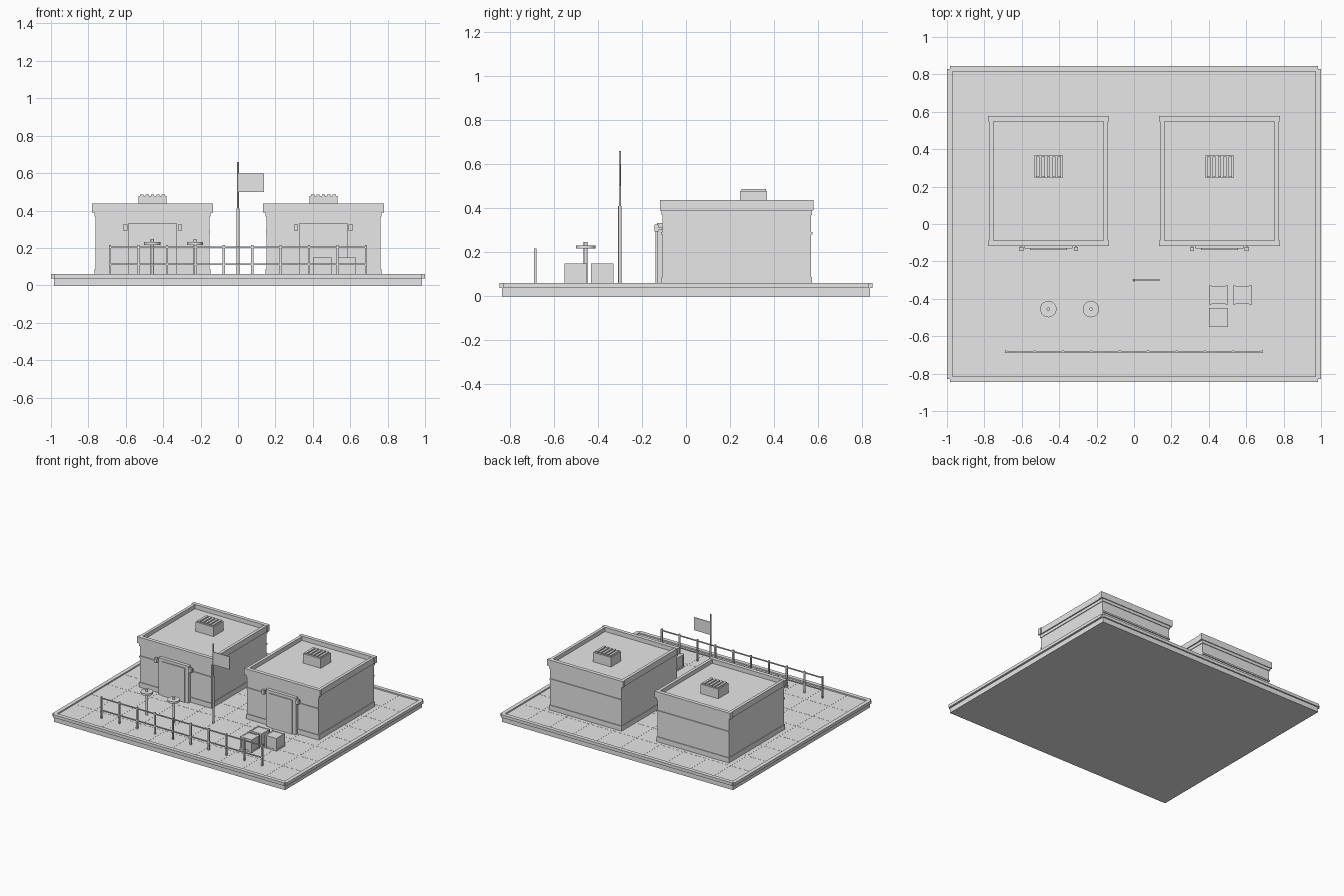
import bpy, math

if "Cube" in bpy.data.objects:
    bpy.data.objects.remove(bpy.data.objects["Cube"], do_unlink=True)

grey = bpy.data.materials.new("plain_grey")
grey.use_nodes = True
grey.diffuse_color = (0.8, 0.8, 0.8, 1)
grey.node_tree.nodes["Principled BSDF"].inputs["Base Color"].default_value = (0.8, 0.8, 0.8, 1)


def finish(name):
    ob = bpy.context.object
    ob.name = name
    ob.data.materials.append(grey)
    return ob


def box(name, x, y, z):
    """Box from (low, high) pairs on each axis."""
    spans = (x, y, z)
    bpy.ops.mesh.primitive_cube_add(size=1, location=[(a + b) / 2 for a, b in spans])
    ob = finish(name)
    ob.scale = [b - a for a, b in spans]
    bpy.ops.object.transform_apply(location=False, rotation=False, scale=True)
    return ob


def block(name, cx, cy, hx, hy, z0, z1):
    return box(name, (cx - hx, cx + hx), (cy - hy, cy + hy), (z0, z1))


def cylinder(name, x, y, r, z0, z1, sides=12):
    bpy.ops.mesh.primitive_cylinder_add(vertices=sides, radius=r, depth=z1 - z0,
                                        location=(x, y, (z0 + z1) / 2))
    ob = finish(name)
    bpy.ops.object.shade_smooth_by_angle(angle=math.radians(40))
    return ob


GROUND = 0.05

# Ground slab with a raised kerb
block("ground_slab", 0, 0, 0.985, 0.835, 0, GROUND)
for s in (-1, 1):
    block("kerb_long", 0, s * 0.83, 0.985, 0.015, 0.037, 0.06)
    block("kerb_side", s * 0.985, 0, 0.015, 0.83, 0.037, 0.06)

# Thin paving joints
for i in range(-4, 5):
    block("paving_joint_lengthwise", i * 0.2, 0, 0.002, 0.81, GROUND - 0.002, GROUND + 0.0008)
    if abs(i) < 4:
        block("paving_joint_crosswise", 0, i * 0.2, 0.965, 0.002, GROUND - 0.002, GROUND + 0.0008)


def building(cx):
    cy = 0.23
    # Walls with plinth and cornice band
    block("walls", cx, cy, 0.304, 0.336, GROUND, 0.405)
    block("plinth", cx, cy, 0.309, 0.341, GROUND, 0.088)
    block("cornice_band", cx, cy, 0.309, 0.341, 0.368, 0.392)
    # Parapet
    for s in (-1, 1):
        block("parapet_long", cx, cy + s * 0.333, 0.323, 0.0145, 0.39, 0.438)
        block("parapet_side", cx + s * 0.306, cy, 0.0115, 0.333, 0.39, 0.436)
        block("wall_strip", cx, cy + s * 0.338, 0.306, 0.005, 0.28, 0.292)
    # Door
    block("door_frame", cx, -0.115, 0.128, 0.016, GROUND, 0.333)
    block("door_panel", cx, -0.12, 0.098, 0.018, GROUND, 0.312)
    # Wall lamps either side of the door
    for s in (-1, 1):
        block("wall_lamp", cx + s * 0.146, -0.134, 0.011, 0.01, 0.293, 0.326)
        block("lamp_bracket", cx + s * 0.146, -0.115, 0.005, 0.015, 0.3, 0.312)
    # Rooftop vent unit with slats
    block("roof_unit", cx, 0.307, 0.076, 0.061, 0.4, 0.478)
    for i in range(-2, 3):
        block("roof_unit_slat", cx + i * 0.029, 0.307, 0.009, 0.055, 0.476, 0.487)


for side in (-1, 1):
    building(side * 0.457)

# Flagpole
cylinder("flagpole_lower", 0, -0.3, 0.0075, GROUND, 0.41)
cylinder("flagpole_upper", 0, -0.3, 0.005, 0.41, 0.66)
box("flag", (0.003, 0.14), (-0.303, -0.297), (0.5, 0.598))

# Front railing
for i in range(10):
    block("railing_post", -0.685 + i * 1.37 / 9, -0.683, 0.0055, 0.0055, GROUND, 0.217)
for z in (0.112, 0.205):
    block("railing_bar", 0, -0.683, 0.687, 0.0035, z - 0.004, z + 0.004)

# Round-topped standing posts
for x in (-0.458, -0.23):
    cylinder("disc_post", x, -0.455, 0.009, GROUND, 0.247)
    cylinder("disc_top", x, -0.455, 0.044, 0.216, 0.231, 20)

# Crates with slim edge framing
for x, y in ((0.452, -0.38), (0.579, -0.38), (0.452, -0.5)):
    block("crate_body", x, y, 0.047, 0.047, GROUND, 0.146)
    for sx in (-1, 1):
        for sy in (-1, 1):
            block("crate_corner", x + sx * 0.044, y + sy * 0.044, 0.007, 0.007, GROUND, 0.149)
    for z in (GROUND + 0.006, 0.142):
        for s in (-1, 1):
            block("crate_rail", x, y + s * 0.045, 0.045, 0.004, z - 0.006, z + 0.006)
            block("crate_side_rail", x + s * 0.045, y, 0.004, 0.045, z - 0.006, z + 0.006)
